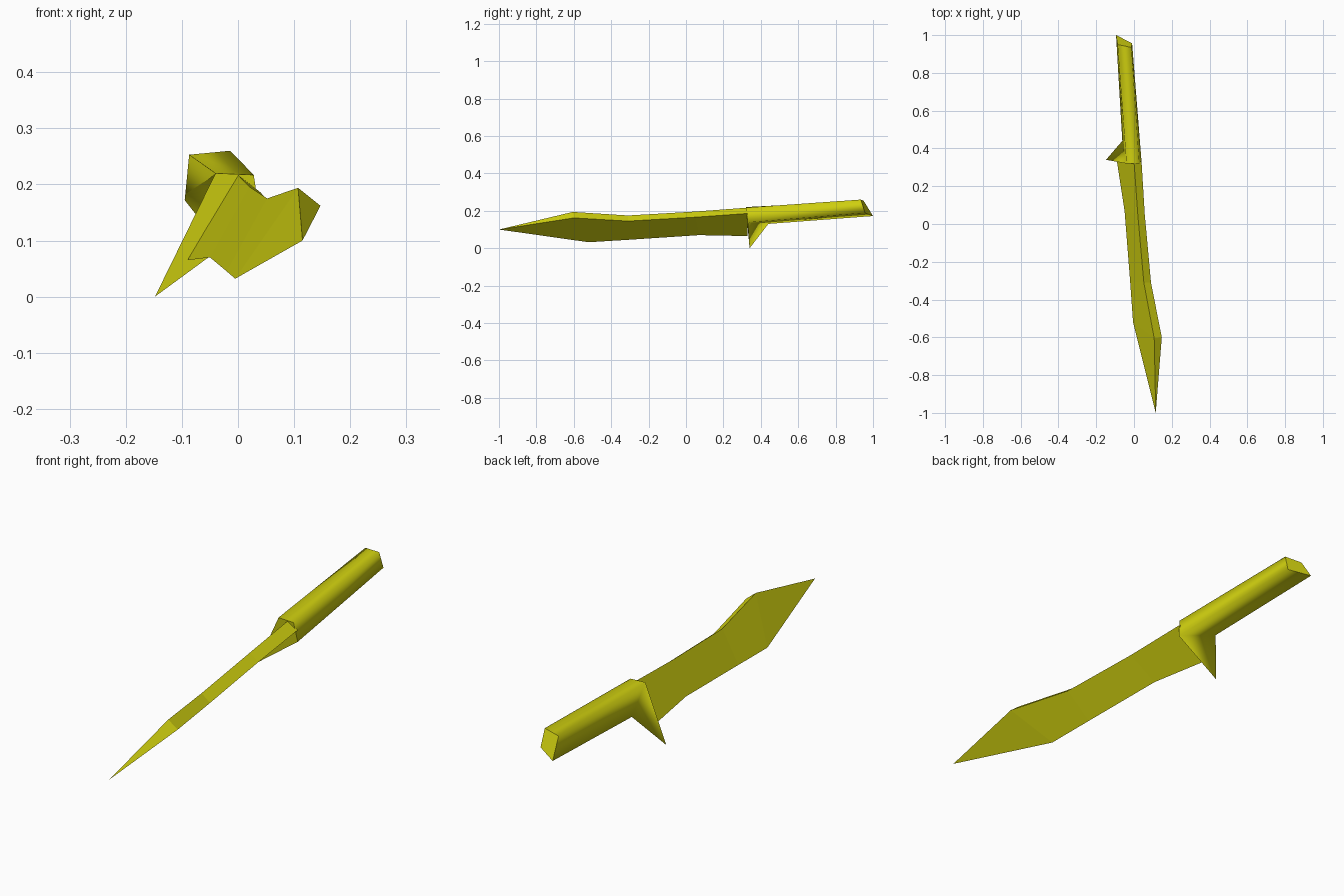
import bpy
import bmesh

if "Cube" in bpy.data.objects:
    bpy.data.objects.remove(bpy.data.objects["Cube"])

# One flat colour
yellow = bpy.data.materials.new("yellow")
yellow.diffuse_color = (0.64, 0.64, 0.005, 1)
yellow.use_nodes = True
yellow.node_tree.nodes["Principled BSDF"].inputs["Base Color"].default_value = yellow.diffuse_color


def make_part(name, build):
    bm = bmesh.new()
    build(bm)
    bmesh.ops.recalc_face_normals(bm, faces=bm.faces[:])
    mesh = bpy.data.meshes.new(name)
    bm.to_mesh(mesh)
    bm.free()
    mesh.materials.append(yellow)
    obj = bpy.data.objects.new(name, mesh)
    bpy.context.collection.objects.link(obj)
    return obj


def ring(bm, points):
    return [bm.verts.new(p) for p in points]


def bridge(bm, a, b):
    n = len(a)
    return [bm.faces.new((a[i], a[(i + 1) % n], b[(i + 1) % n], b[i]))
            for i in range(n)]


# Blade: wedge sections (spine left, spine right, cutting edge) to a point
def build_blade(bm):
    sections = [
        [(0.00, 0.33, 0.217), (0.04, 0.33, 0.186), (-0.09, 0.33, 0.065)],
        [(0.02, 0.05, 0.196), (0.057, 0.05, 0.166), (-0.05, 0.07, 0.07)],
        [(0.052, -0.31, 0.175), (0.09, -0.31, 0.145), (-0.02, -0.31, 0.045)],
        [(0.107, -0.605, 0.194), (0.147, -0.60, 0.162), (-0.005, -0.52, 0.032)],
    ]
    rings = [ring(bm, s) for s in sections]
    bm.faces.new(rings[0])
    for a, b in zip(rings, rings[1:]):
        bridge(bm, a, b)
    tip = bm.verts.new((0.115, -1.0, 0.10))
    last = rings[-1]
    for i in range(3):
        bm.faces.new((last[i], last[(i + 1) % 3], tip))


# Handle: four-sided grip with a pointed finger guard below its front end
def build_handle(bm):
    back = ring(bm, [(-0.087, 0.95, 0.253), (-0.014, 0.935, 0.26),
                     (-0.01, 0.957, 0.189), (-0.095, 1.0, 0.172)])
    front = ring(bm, [(-0.04, 0.32, 0.22), (0.028, 0.32, 0.217),
                      (0.04, 0.33, 0.138), (-0.062, 0.44, 0.13)])
    guard_tip = bm.verts.new((-0.148, 0.34, 0.0))
    sides = bridge(bm, back, front)
    sides.append(bm.faces.new((front[2], front[3], guard_tip)))
    sides.append(bm.faces.new((front[3], front[0], guard_tip)))
    for f in sides:
        f.smooth = True
    # Flat pommel and guard front with crisp borders
    caps = [bm.faces.new(back),
            bm.faces.new((front[0], front[1], front[2], guard_tip))]
    for f in caps:
        for e in f.edges:
            e.smooth = False


make_part("blade", build_blade)
make_part("handle", build_handle)
